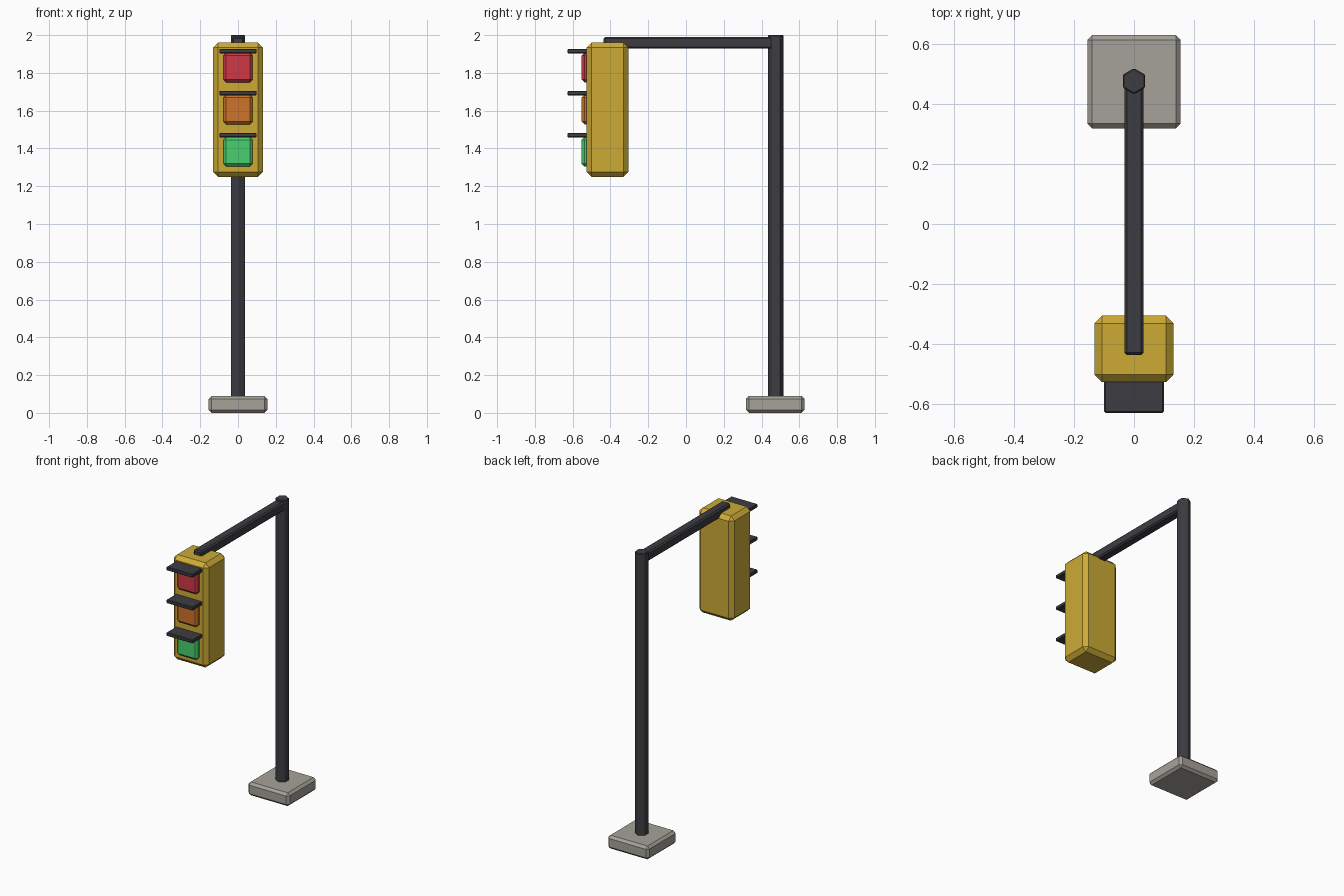
import bpy
import math

cube = bpy.data.objects.get("Cube")
if cube:
    bpy.data.objects.remove(cube, do_unlink=True)


def material(name, r, g, b):
    mat = bpy.data.materials.new(name)
    mat.use_nodes = True
    mat.diffuse_color = (r, g, b, 1)
    shader = mat.node_tree.nodes["Principled BSDF"]
    shader.inputs["Base Color"].default_value = (r, g, b, 1)
    shader.inputs["Roughness"].default_value = 0.8
    return mat


def finish(obj, name, mat, bevel):
    obj.name = name
    obj.data.name = name
    obj.data.materials.append(mat)
    mod = obj.modifiers.new("Chamfer", "BEVEL")
    mod.width = bevel
    mod.segments = 1
    mod.limit_method = "ANGLE"
    return obj


def box(name, mat, x, y, z, bevel):
    """Chamfered box from (low, high) ranges."""
    ranges = (x, y, z)
    bpy.ops.mesh.primitive_cube_add(size=1, location=[(a + b) / 2 for a, b in ranges])
    obj = bpy.context.object
    obj.scale = [b - a for a, b in ranges]
    bpy.ops.object.transform_apply(location=False, rotation=False, scale=True)
    return finish(obj, name, mat, bevel)


yellow = material("housing yellow", 0.61, 0.41, 0.036)
dark = material("dark metal", 0.047, 0.046, 0.055)
concrete = material("concrete grey", 0.38, 0.36, 0.32)
red = material("red lens", 0.62, 0.042, 0.062)
amber = material("amber lens", 0.61, 0.175, 0.024)
green = material("green lens", 0.065, 0.63, 0.155)

# Footing and hexagonal pole
box("base", concrete, (-0.155, 0.155), (0.318, 0.628), (0, 0.09), 0.016)
pole_y = 0.475
bpy.ops.mesh.primitive_cylinder_add(vertices=6, radius=0.043, depth=1.98,
                                    location=(0, pole_y, 1.01))
finish(bpy.context.object, "pole", dark, 0.004)

# Overhanging arm
box("arm", dark, (-0.032, 0.032), (-0.436, pole_y), (1.928, 1.99), 0.009)

# Signal housing
box("housing", yellow, (-0.132, 0.132), (-0.526, -0.305), (1.25, 1.96), 0.026)

# Lenses, each under its visor
for i, (label, mat) in enumerate((("red", red), ("amber", amber), ("green", green))):
    visor_z = 1.915 - i * 0.2225
    box(label + "_lens", mat, (-0.078, 0.078), (-0.553, -0.5),
        (visor_z - 0.165, visor_z - 0.009), 0.015)
    box(label + "_visor", dark, (-0.099, 0.099), (-0.628, -0.5),
        (visor_z - 0.012, visor_z + 0.012), 0.004)
